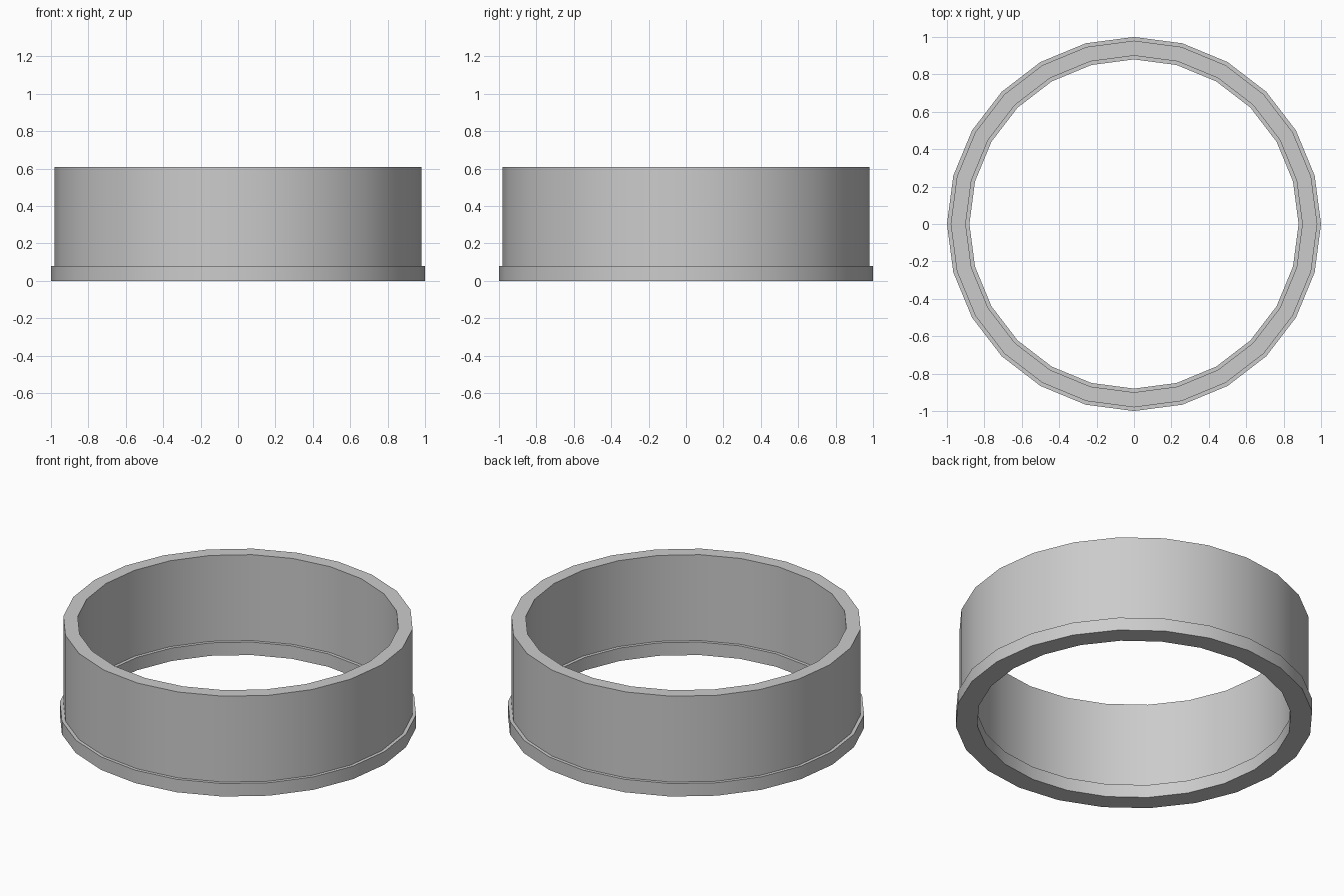
import bpy, bmesh, math

if "Cube" in bpy.data.objects:
    bpy.data.objects.remove(bpy.data.objects["Cube"])

SIDES = 24

# Closed cross-section (radius, height): wide foot flange with a thinner wall above
profile = [(0.88, 0.0), (1.0, 0.0), (1.0, 0.08), (0.98, 0.08),
           (0.98, 0.61), (0.90, 0.61), (0.90, 0.08), (0.88, 0.08)]


def lathe(name, section, sides):
    bm = bmesh.new()
    rings = []
    for i in range(sides):
        a = math.tau * i / sides
        rings.append([bm.verts.new((r * math.cos(a), r * math.sin(a), z)) for r, z in section])
    n = len(section)
    for i in range(sides):
        here, there = rings[i], rings[(i + 1) % sides]
        for j in range(n):
            k = (j + 1) % n
            bm.faces.new((here[j], there[j], there[k], here[k]))
    bmesh.ops.recalc_face_normals(bm, faces=bm.faces)
    mesh = bpy.data.meshes.new(name)
    bm.to_mesh(mesh)
    bm.free()
    obj = bpy.data.objects.new(name, mesh)
    bpy.context.collection.objects.link(obj)
    return obj


# Flanged ring, smooth around and sharp at the steps
ring = lathe("flanged_ring", profile, SIDES)
bpy.context.view_layer.objects.active = ring
ring.select_set(True)
bpy.ops.object.shade_smooth_by_angle(angle=math.radians(30))
